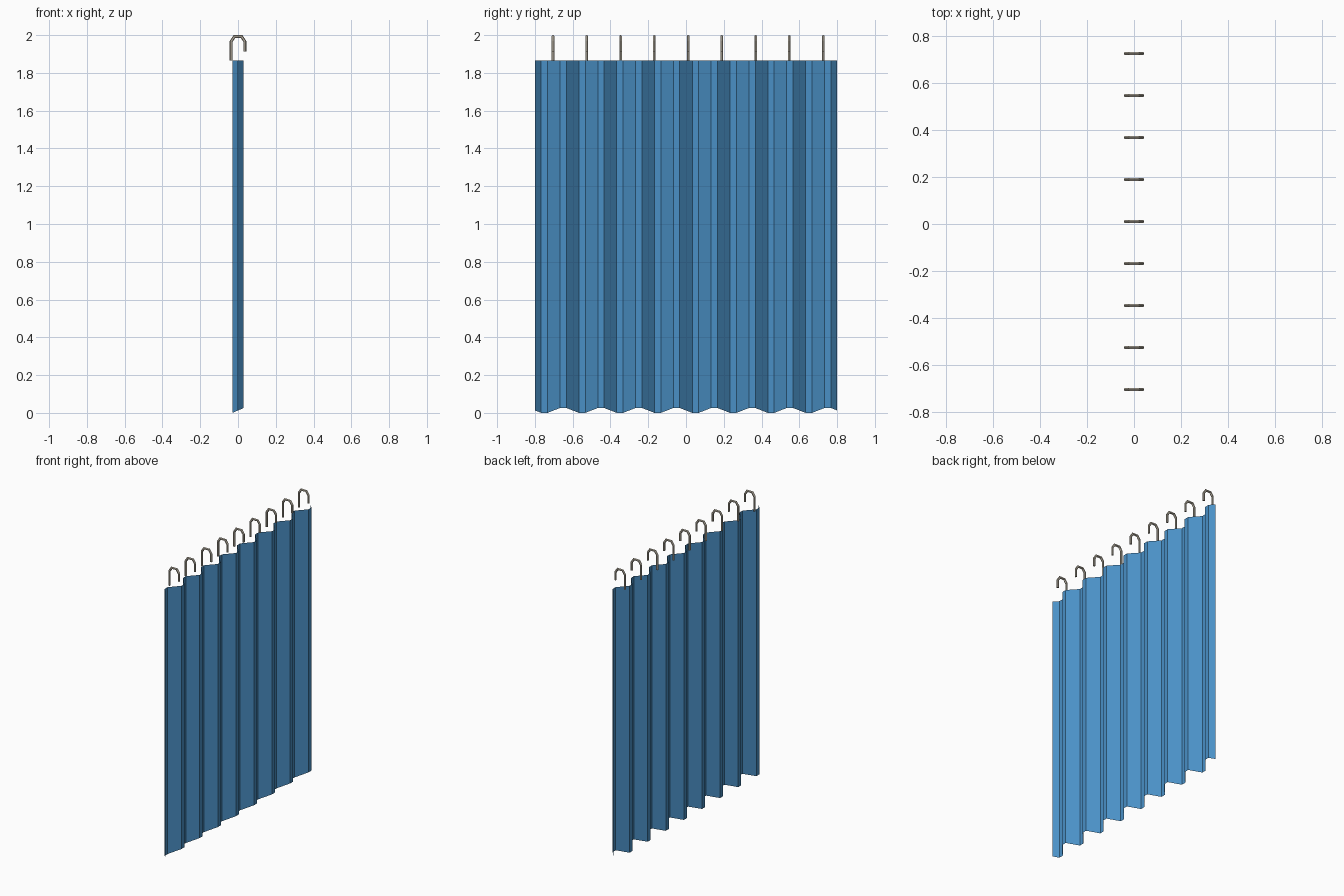
import bpy, bmesh, math
from mathutils import Vector

if "Cube" in bpy.data.objects:
    bpy.data.objects.remove(bpy.data.objects["Cube"])


def material(name, rgb):
    m = bpy.data.materials.new(name)
    m.diffuse_color = (*rgb, 1)
    m.use_nodes = True
    m.node_tree.nodes["Principled BSDF"].inputs["Base Color"].default_value = m.diffuse_color
    return m


blue = material("blue fabric", (0.068, 0.28, 0.565))
metal = material("warm metal", (0.56, 0.51, 0.42))


def finish(bm, name, mat):
    me = bpy.data.meshes.new(name)
    bm.to_mesh(me)
    bm.free()
    me.materials.append(mat)
    return me


def add(name, me, loc=(0, 0, 0)):
    ob = bpy.data.objects.new(name, me)
    ob.location = loc
    bpy.context.collection.objects.link(ob)
    return ob


# Curtain: one pleated sheet, eight folds of six segments, hem rising with the fold
FOLDS, STEPS, TOP = 8, 6, 1.865
bm = bmesh.new()
rows = []
for i in range(FOLDS * STEPS + 1):
    s = -math.sin(2 * math.pi * i / STEPS)
    x, y = 0.035 * s, -0.8 + 1.6 * i / (FOLDS * STEPS)
    rows.append((bm.verts.new((x, y, 0.013 + 0.015 * s)), bm.verts.new((x, y, TOP))))
for (a, b), (c, d) in zip(rows, rows[1:]):
    bm.faces.new((a, c, d, b))
add("curtain", finish(bm, "curtain", blue))

# Hook: a six-sided rod swept along a bent path in the xz plane
path = [Vector(p) for p in ((-0.036, 0, 1.865), (-0.036, 0, 1.967), (-0.019, 0, 1.9925),
                            (0.019, 0, 1.9925), (0.036, 0, 1.967), (0.036, 0, 1.912))]
R, SIDES = 0.0078, 6
bm = bmesh.new()
rings = []
for i, p in enumerate(path):
    d_in = (p - path[max(i - 1, 0)]).normalized()
    d_out = (path[min(i + 1, len(path) - 1)] - p).normalized()
    t = (d_in + d_out).normalized()
    side = Vector((t.z, 0, -t.x))
    mitre = 1 / max(t.dot(d_out), t.dot(d_in))
    rings.append([bm.verts.new(p + side * R * mitre * math.cos(a) + Vector((0, R * math.sin(a), 0)))
                  for a in (2 * math.pi * k / SIDES for k in range(SIDES))])
for r, q in zip(rings, rings[1:]):
    for k in range(SIDES):
        n = (k + 1) % SIDES
        bm.faces.new((r[k], r[n], q[n], q[k]))
bm.faces.new(rings[0])
bm.faces.new(rings[-1])
bmesh.ops.recalc_face_normals(bm, faces=bm.faces)
hook = finish(bm, "hook", metal)

# Nine hooks along the top edge
for k in range(9):
    add(f"hook_{k + 1}", hook, (0, 0.011 + 0.1788 * (k - 4), 0))
